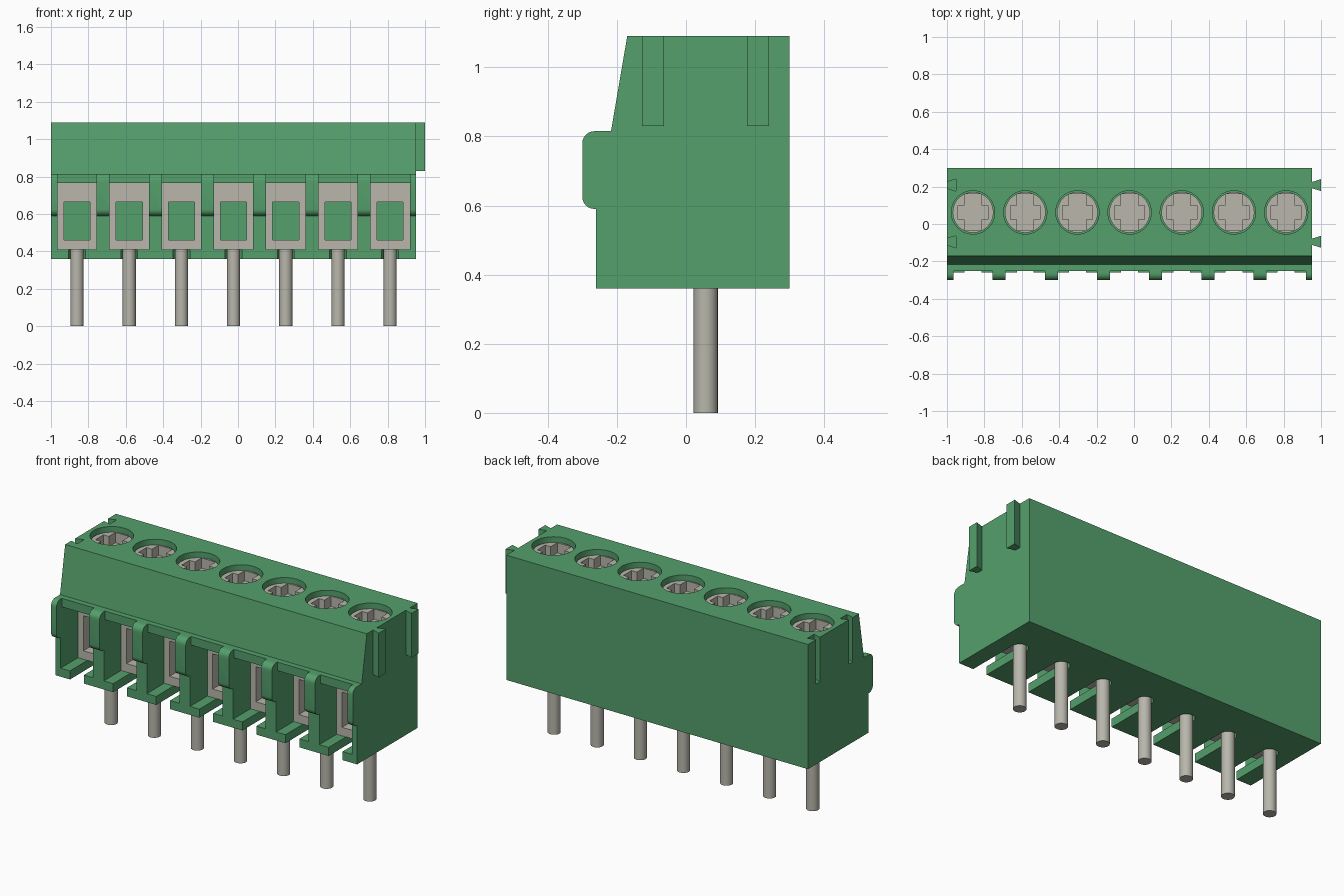
import bpy, bmesh, math
from mathutils import Vector

old = bpy.data.objects.get("Cube")
if old:
    bpy.data.objects.remove(old, do_unlink=True)


def material(name, color, rough):
    m = bpy.data.materials.new(name)
    m.use_nodes = True
    m.diffuse_color = (*color, 1)
    bsdf = m.node_tree.nodes["Principled BSDF"]
    bsdf.inputs["Base Color"].default_value = (*color, 1)
    bsdf.inputs["Roughness"].default_value = rough
    return m


green = material("green plastic", (0.09, 0.35, 0.15), 0.6)
metal = material("grey metal", (0.48, 0.47, 0.41), 0.5)

PITCH, COUNT, MID = 0.279, 7, -0.0235
RIGHT, LEFT = -1.0, 0.953
TOP, BASE, FLOOR = 1.09, 0.36, 0.41
PIN_Y = 0.057
cells = [MID + (i - COUNT // 2) * PITCH for i in range(COUNT)]


def prism(bm, pts, axis, lo, hi):
    """Extrude a closed outline along the x, y or z axis."""
    place = {"x": lambda a, b, t: (t, a, b),
             "y": lambda a, b, t: (a, t, b),
             "z": lambda a, b, t: (a, b, t)}[axis]
    face = bm.faces.new([bm.verts.new(place(a, b, lo)) for a, b in pts])
    out = bmesh.ops.extrude_face_region(bm, geom=[face])
    moved = [v for v in out["geom"] if isinstance(v, bmesh.types.BMVert)]
    bmesh.ops.translate(bm, verts=moved, vec=Vector(place(0, 0, hi - lo)))


def rect(x0, x1, y0, y1):
    return [(x0, y0), (x1, y0), (x1, y1), (x0, y1)]


def arc(cx, cy, r, start, end, n):
    angles = [math.radians(start + (end - start) * i / n) for i in range(n + 1)]
    return [(cx + r * math.cos(a), cy + r * math.sin(a)) for a in angles]


def circle(cx, cy, r, n=40):
    return arc(cx, cy, r, 0, 360 - 360 / n, n - 1)


def build(name, prisms, mat):
    bm = bmesh.new()
    for p in prisms:
        prism(bm, *p)
    bmesh.ops.recalc_face_normals(bm, faces=bm.faces)
    mesh = bpy.data.meshes.new(name)
    bm.to_mesh(mesh)
    bm.free()
    mesh.materials.append(mat)
    ob = bpy.data.objects.new(name, mesh)
    bpy.context.scene.collection.objects.link(ob)
    return ob


def cut(ob, prisms):
    """Subtract the given prisms and bake the result."""
    cutter = build("cutter", prisms, ob.data.materials[0])
    cutter.hide_render = True
    mod = ob.modifiers.new("cut", "BOOLEAN")
    mod.operation, mod.solver, mod.object = "DIFFERENCE", "EXACT", cutter
    graph = bpy.context.evaluated_depsgraph_get()
    mesh = bpy.data.meshes.new_from_object(ob.evaluated_get(graph))
    ob.modifiers.clear()
    ob.data = mesh
    bpy.data.objects.remove(cutter, do_unlink=True)


def smooth(ob):
    bpy.ops.object.select_all(action="DESELECT")
    ob.select_set(True)
    bpy.context.view_layer.objects.active = ob
    bpy.ops.object.shade_smooth_by_angle(angle=math.radians(30))


# Housing: side profile with a sloped upper front and a rounded front ridge
profile = [(0.3, BASE), (0.3, TOP), (-0.17, TOP), (-0.217, 0.815)]
profile += arc(-0.265, 0.78, 0.035, 90, 180, 6)
profile += arc(-0.265, 0.625, 0.035, 180, 270, 6)
profile += [(-0.26, 0.59), (-0.26, BASE)]
housing = build("housing", [(profile, "x", RIGHT, LEFT)], green)

# Wire chambers, ridge gaps, pin slots and screw wells
HALF = 0.105
cut(housing, [(rect(x - HALF, x + HALF, FLOOR, 0.765), "y", -0.4, 0.2) for x in cells])
cut(housing, [(rect(x - HALF, x + HALF, 0.5, 0.9), "y", -0.4, -0.25) for x in cells])
cut(housing, [([(x - 0.045, -0.4), (x + 0.045, -0.4)]
               + arc(x, PIN_Y, 0.045, 0, 180, 12), "z", 0.3, 0.45) for x in cells])
cut(housing, [(circle(x, PIN_Y + 0.005, 0.116), "z", 0.93, 1.2) for x in cells])


# Dovetail keys on the left end and matching grooves on the right end
def dovetail(y, shift):
    x0, x1 = LEFT - 0.01 + shift, 1.0 + shift
    return [(x0, y - 0.014), (x1, y - 0.032), (x1, y + 0.032), (x0, y + 0.014)]


KEY_Y = (-0.095, 0.208)
cut(housing, [(dovetail(y, RIGHT - LEFT), "z", 0.83, 1.2) for y in KEY_Y])
smooth(housing)
build("dovetail_keys", [(dovetail(y, 0), "z", 0.83, TOP) for y in KEY_Y], green)

# Metal parts repeated in every chamber
for i, x in enumerate(cells, 1):
    clamp = build(f"wire_clamp_{i}",
                  [(rect(x - HALF, x + HALF, FLOOR, 0.765), "y", -0.1, 0.199)], metal)
    cut(clamp, [(rect(x - 0.07, x + 0.07, 0.46, 0.665), "y", -0.3, 0.4)])

    pin = build(f"solder_pin_{i}", [(circle(x, PIN_Y, 0.035, 24), "z", 0, 0.42)], metal)
    smooth(pin)

    cy = PIN_Y + 0.005
    screw = build(f"screw_{i}", [(circle(x, cy, 0.109), "z", 0.92, 1.06)], metal)
    cut(screw, [(rect(x - 0.08, x + 0.08, cy - 0.037, cy + 0.037), "z", 1.0, 1.2)])
    cut(screw, [(rect(x - 0.045, x + 0.045, cy - 0.098, cy + 0.098), "z", 1.0, 1.2)])
    smooth(screw)
